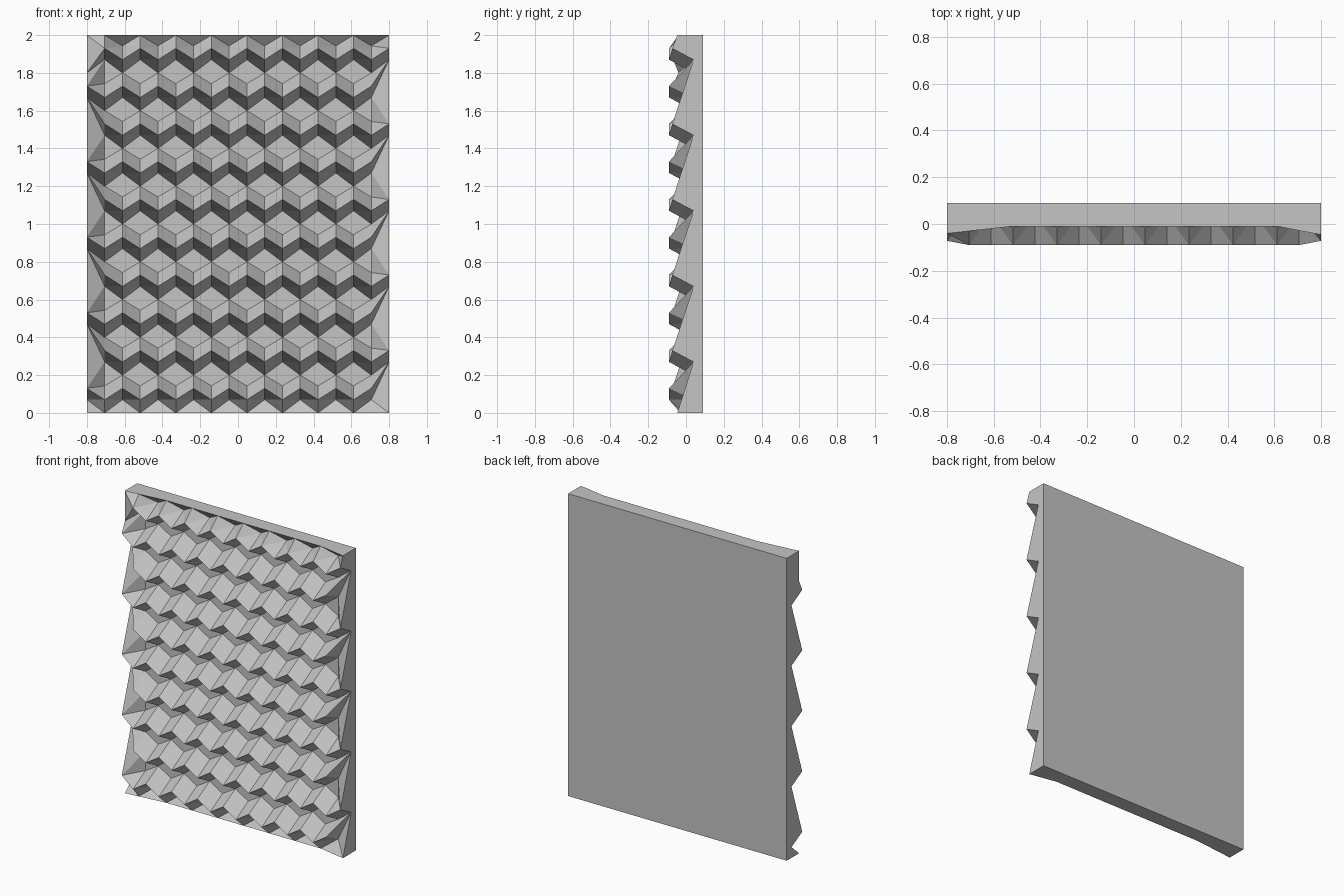
import bpy
import bmesh

cube = bpy.data.objects.get("Cube")
if cube:
    bpy.data.objects.remove(cube)

COLS, ROWS = 17, 10
STEP, PITCH = 1.6 / COLS, 0.2
BACK, TIP, CORNER, DEEP = 0.09, -0.09, -0.04, 0.04

bm = bmesh.new()
cache = {}


def vert(i, z, y):
    """Shared vertex on column i."""
    key = (i, round(z, 4), round(y, 4))
    if key not in cache:
        cache[key] = bm.verts.new((-0.8 + i * STEP, y, z))
    return cache[key]


def face(*verts):
    """Face that drops repeated corners and skips collapsed shapes."""
    unique = list(dict.fromkeys(verts))
    if len(unique) > 2:
        bm.faces.new(unique)


def is_low(i, k):
    return (i + k) % 2 == 1


def on_side(i):
    return i in (0, COLS)


def rim(i, z):
    """Top or bottom edge, pulled forward towards the two corners."""
    y = -0.01 - max(0, 3 - i) * 0.01 - max(0, i - COLS + 2) * 0.018
    return vert(i, z, y)


def inner(i, k):
    """Recessed lower line of a scale row."""
    z = k * PITCH
    if k == ROWS:
        return rim(i, 2)
    if is_low(i, k):
        if k == 0:
            return rim(i, 0)
        return outer(i, k - 1) if on_side(i) else vert(i, z, DEEP)
    return vert(i, z + 0.07, DEEP)


def outer(i, k):
    """Projecting lip of a scale row."""
    z = k * PITCH
    if is_low(i, k):
        if on_side(i):
            return vert(i, z, CORNER) if k == ROWS - 1 else inner(i, k + 1)
        return vert(i, z + 0.07, TIP)
    return vert(i, z + 0.13, -0.072 if on_side(i) else TIP)


def crease(i, k):
    """Point where a scale's sloping top meets the recessed ground."""
    if on_side(i):
        return inner(i, k + 1)
    return vert(i, k * PITCH + 0.143, DEEP)


# Staggered rows of pointed scales
for k in range(ROWS):
    for i in range(COLS):
        lo, hi = (i, i + 1) if is_low(i, k) else (i + 1, i)
        face(inner(lo, k), outer(lo, k), inner(hi, k))
        face(outer(lo, k), outer(hi, k), inner(hi, k))
        mid = crease(lo, k)
        face(outer(lo, k), mid, outer(hi, k))
        face(outer(hi, k), mid, inner(hi, k + 1))
        face(mid, inner(lo, k + 1), inner(hi, k + 1))

# Small ledges that close the bottom edge
for i in range(COLS):
    lo, hi = (i, i + 1) if is_low(i, 0) else (i + 1, i)
    face(inner(lo, 0), rim(hi, 0), inner(hi, 0))

# Slab sides and flat back, drawn from the relief's outline
outline = [e for e in bm.edges if e.is_boundary]
skirt = bmesh.ops.extrude_edge_only(bm, edges=outline)["geom"]
for v in skirt:
    if isinstance(v, bmesh.types.BMVert):
        v.co.y = BACK
back_edges = [e for e in skirt if isinstance(e, bmesh.types.BMEdge) and e.is_boundary]
bmesh.ops.contextual_create(bm, geom=back_edges)
bmesh.ops.recalc_face_normals(bm, faces=bm.faces)

mesh = bpy.data.meshes.new("scaled_wall_panel")
bm.to_mesh(mesh)
bm.free()

# One plain grey
grey = bpy.data.materials.new("stone_grey")
grey.use_nodes = True
color = (0.56, 0.56, 0.56, 1)
grey.diffuse_color = color
grey.node_tree.nodes["Principled BSDF"].inputs["Base Color"].default_value = color
mesh.materials.append(grey)

panel = bpy.data.objects.new("scaled_wall_panel", mesh)
bpy.context.collection.objects.link(panel)
